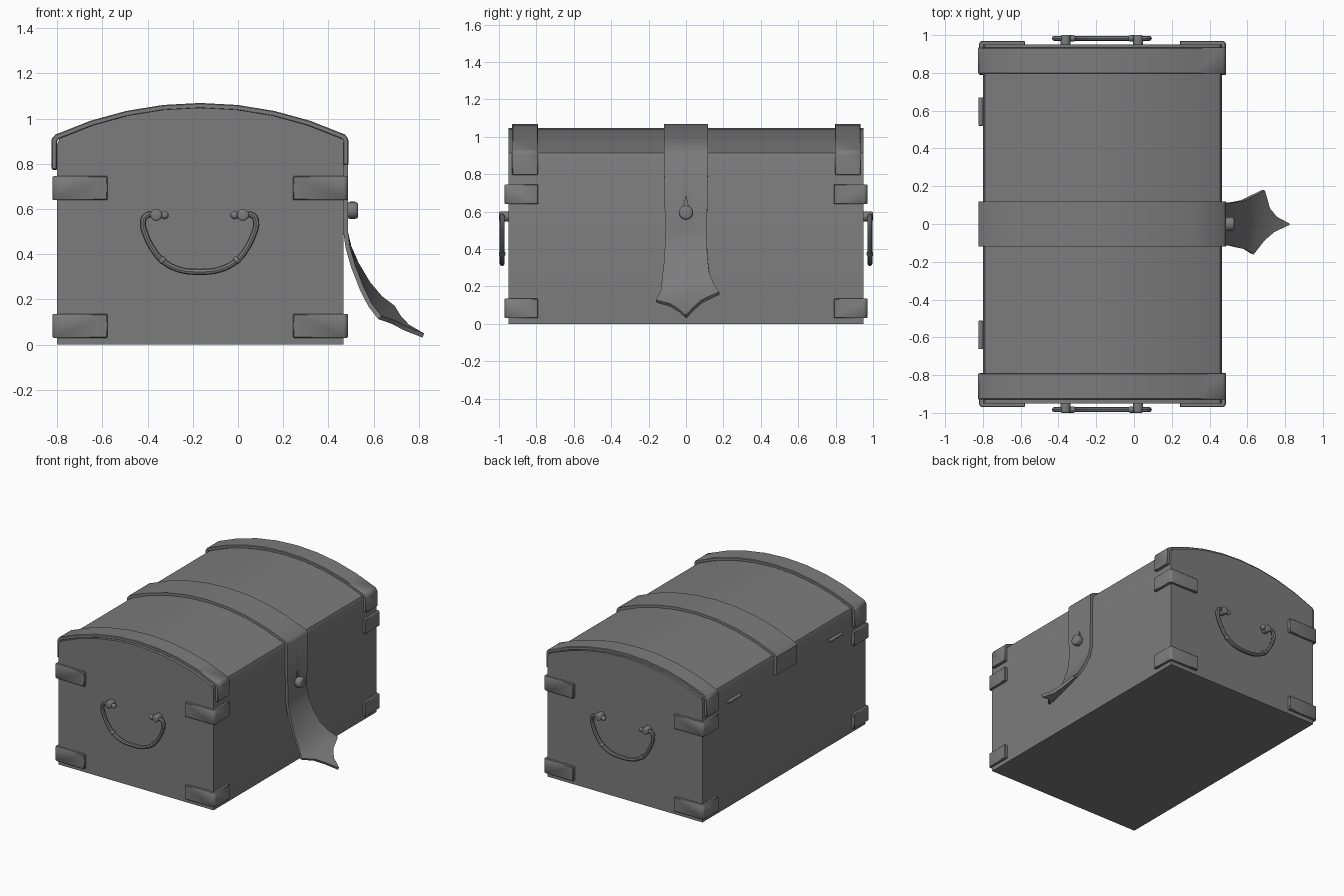
import bpy, bmesh, math
from mathutils import Vector

if "Cube" in bpy.data.objects:
    bpy.data.objects.remove(bpy.data.objects["Cube"])

XB, XF = -0.80, 0.466          # back and front walls
XC = (XB + XF) / 2
DARK = bpy.data.materials.new("dark_grey")
DARK.diffuse_color = (0.2, 0.2, 0.2, 1)
DARK.use_nodes = True
DARK.node_tree.nodes["Principled BSDF"].inputs["Base Color"].default_value = DARK.diffuse_color


def finish(ob, bevel=0.0, segs=1):
    if bevel:
        m = ob.modifiers.new("bevel", 'BEVEL')
        m.width, m.segments, m.limit_method = bevel, segs, 'ANGLE'
    bpy.ops.object.select_all(action='DESELECT')
    ob.select_set(True)
    bpy.context.view_layer.objects.active = ob
    bpy.ops.object.convert(target='MESH')
    ob = bpy.context.object
    ob.data.materials.clear()
    ob.data.materials.append(DARK)
    bpy.ops.object.shade_smooth_by_angle(angle=math.radians(40))
    return ob


def link(name, bm):
    bmesh.ops.recalc_face_normals(bm, faces=bm.faces[:])
    me = bpy.data.meshes.new(name)
    bm.to_mesh(me)
    bm.free()
    ob = bpy.data.objects.new(name, me)
    bpy.context.collection.objects.link(ob)
    return ob


def prism(name, pts, vec):
    bm = bmesh.new()
    f = bm.faces.new([bm.verts.new(p) for p in pts])
    r = bmesh.ops.extrude_face_region(bm, geom=[f])
    bmesh.ops.translate(bm, vec=vec, verts=[v for v in r['geom'] if isinstance(v, bmesh.types.BMVert)])
    return link(name, bm)


def arch(half, top, rise, n=8):
    R = (half * half + rise * rise) / (2 * rise)
    a = math.asin(half / R)
    return [(XC + R * math.sin(t), top - R + R * math.cos(t))
            for t in (-a + 2 * a * i / n for i in range(n + 1))]


def ribbon(name, rows, cols, thick):
    # rows: x, z, centre y, half width, twist in x, twist in z
    bm = bmesh.new()
    grid = []
    for x, z, yc, w, dx, dz in rows:
        vs = [-1 + 2 * j / (cols - 1) for j in range(cols)]
        grid.append([bm.verts.new((x + dx * v, yc + w * v, z + dz * v)) for v in vs])
    for a, b in zip(grid, grid[1:]):
        for j in range(cols - 1):
            bm.faces.new((a[j], a[j + 1], b[j + 1], b[j]))
    ob = link(name, bm)
    m = ob.modifiers.new("solid", 'SOLIDIFY')
    m.thickness, m.offset, m.use_even_offset = thick, 0, True
    return ob


def rod(name, p, q, r, bevel, sides=16):
    p, q = Vector(p), Vector(q)
    d = q - p
    bpy.ops.mesh.primitive_cylinder_add(vertices=sides, radius=r, depth=d.length, location=(p + q) / 2,
                                        rotation=d.to_track_quat('Z', 'Y').to_euler())
    ob = bpy.context.object
    ob.name = name
    return finish(ob, bevel, 3)


# chest body with arched lid, softened where lid meets wall
outline = [(XB, 0), (XB, 0.885)] + arch(0.623, 1.048, 0.136) + [(XF, 0.885), (XF, 0)]
finish(prism("chest_body", [(x, -0.95, z) for x, z in outline], (0, 1.9, 0)))

# centre line of the bands running over the lid
over = [(-0.813, 0.775), (-0.813, 0.905)] + arch(0.634, 1.057, 0.138) + [(0.476, 0.905)]
for name, yc in (("lid_band_left", -0.86), ("lid_band_right", 0.865)):
    finish(ribbon(name, [(x, z, yc, 0.069, 0, 0) for x, z in over + [(0.476, 0.795)]], 2, 0.024), 0.004)

# central strap, curling away from the front into a pointed tip
rows = [(x, z, 0, 0.118, 0, 0) for x, z in over]
tail = [(.476, .50, .112, 0, 0), (.489, .43, .112, .003, .002), (.518, .35, .115, .008, .005),
        (.562, .26, .125, .015, .01), (.608, .19, .142, .023, .016), (.657, .142, .169, .03, .022),
        (.70, .11, .085, .014, .01), (.745, .076, .04, .006, .004), (.82, .04, .003, 0, 0)]
rows += [(x, z, 0.01 if .6 < x < .7 else 0, w, dx, dz) for x, z, w, dx, dz in tail]
strap = ribbon("strap", rows, 5, 0.02)

# keyhole slit in the strap
slit = [(-.02, .60), (.02, .60), (.006, .65), (0, .69), (-.006, .65)]
cutter = prism("slit_cutter", [(0.40, y, z) for y, z in slit], (0.2, 0, 0))
cutter.hide_render = True
cut = strap.modifiers.new("slit", 'BOOLEAN')
cut.operation, cut.object, cut.solver = 'DIFFERENCE', cutter, 'EXACT'
finish(strap)
bpy.data.objects.remove(cutter)

# strap stud
rod("stud_neck", (0.45, 0, 0.594), (0.50, 0, 0.594), 0.017, 0)
rod("stud_knob", (0.482, 0, 0.594), (0.532, 0, 0.594), 0.038, 0.014, 20)

# corner brackets with a chamfered outer edge, two heights on each corner
for xw, sx in ((XB, -1), (XF, 1)):
    for sy in (-1, 1):
        xo, xa, xi = xw + sx * 0.021, xw - sx * 0.223, xw - sx * 0.005
        yo, yw, ya = sy * 0.97, sy * 0.945, sy * 0.79
        c = 0.014
        ell = [(xo, yo - sy * c), (xo - sx * c, yo), (xa, yo), (xa, yw), (xi, yw), (xi, ya), (xo, ya)]
        for label, z in (("lower", 0.03), ("upper", 0.64)):
            finish(prism("corner_bracket_" + label, [(x, y, z) for x, y in ell], (0, 0, 0.105)), 0.004)

# hinge pins at the back
for y in (-0.587, 0.595):
    rod("hinge", (-0.811, y - 0.075, 0.783), (-0.811, y + 0.075, 0.783), 0.012, 0.003, 12)

# drop handles on both ends
half = [(.155, .572), (.20, .574), (.235, .572), (.25, .545), (.238, .485), (.205, .42),
        (.165, .372), (.09, .332)]
HX = -0.17
path = [(HX - d, z) for d, z in half] + [(HX, .322)] + [(HX + d, z) for d, z in reversed(half)]
for s in (-1, 1):
    y = s * 0.983
    cu = bpy.data.curves.new("handle", 'CURVE')
    cu.dimensions, cu.bevel_depth, cu.bevel_resolution = '3D', 0.0135, 2
    cu.resolution_u, cu.use_fill_caps = 4, True
    sp = cu.splines.new('BEZIER')
    sp.bezier_points.add(len(path) - 1)
    for bp, (x, z) in zip(sp.bezier_points, path):
        bp.co = (x, y, z)
        bp.handle_left_type = bp.handle_right_type = 'AUTO'
    ob = bpy.data.objects.new("handle", cu)
    bpy.context.collection.objects.link(ob)
    finish(ob)
    for m in (-1, 1):
        px = HX + m * 0.192
        rod("handle_post", (px, s * 0.94, .574), (px, s * 1.0, .574), 0.026, 0.008)
        bpy.ops.mesh.primitive_uv_sphere_add(segments=12, ring_count=8, radius=0.018,
                                             location=(HX + m * 0.155, y, .572))
        bpy.context.object.name = "handle_end"
        finish(bpy.context.object)
        c, t = Vector((HX + m * .165, y, .374)), Vector((m * .0075, 0, .0065))
        rod("handle_ring", c - t, c + t, 0.0175, 0.004)
